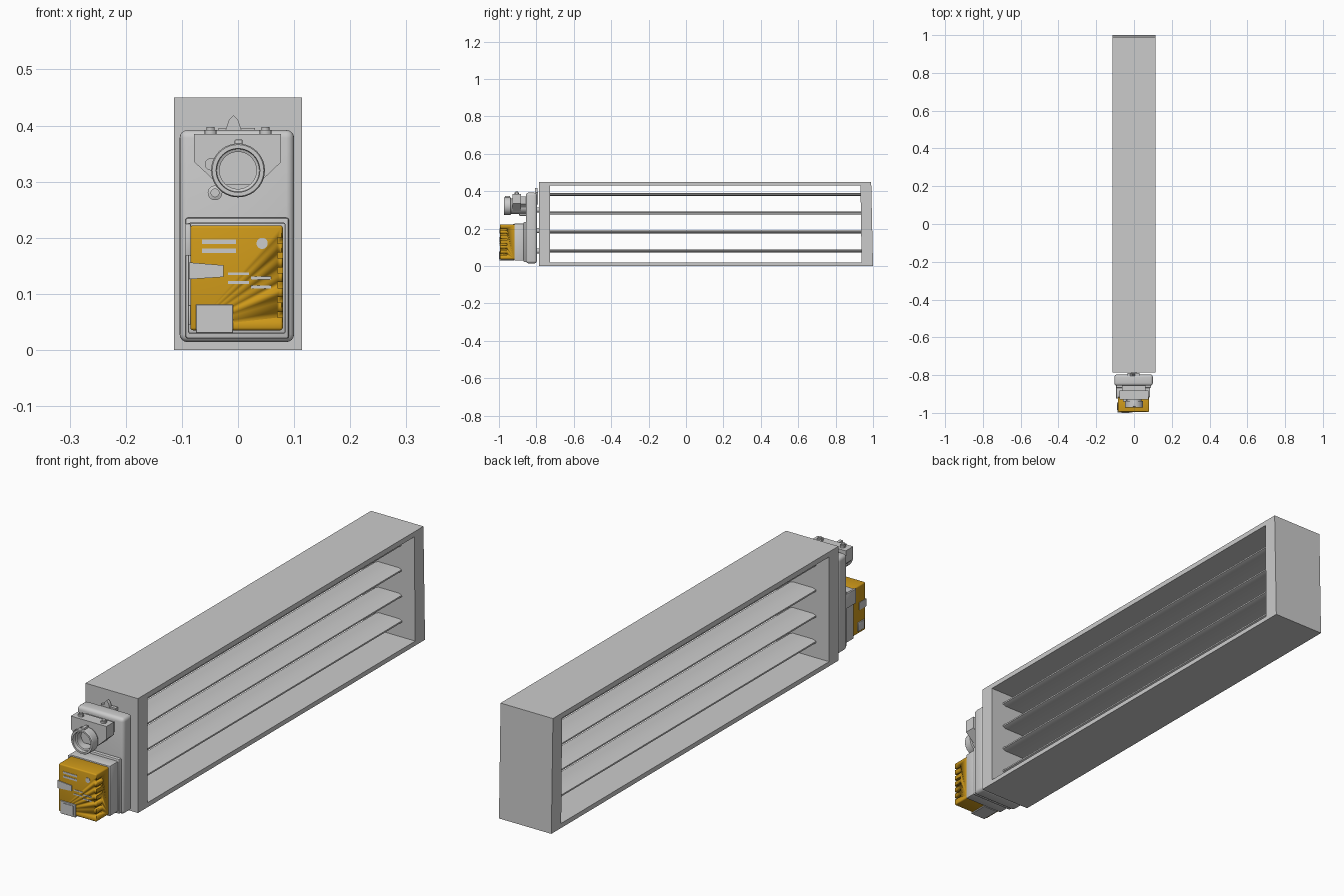
import bpy, bmesh, math
from mathutils import Vector, Matrix

if "Cube" in bpy.data.objects:
    bpy.data.objects.remove(bpy.data.objects["Cube"])

orange = bpy.data.materials.new("orange_plastic")
orange.diffuse_color = (0.62, 0.32, 0.01, 1)
orange.use_nodes = True
orange.node_tree.nodes["Principled BSDF"].inputs["Base Color"].default_value = orange.diffuse_color


def finish(name, bm, mat=None):
    bmesh.ops.recalc_face_normals(bm, faces=bm.faces)
    me = bpy.data.meshes.new(name)
    bm.to_mesh(me)
    bm.free()
    ob = bpy.data.objects.new(name, me)
    bpy.context.collection.objects.link(ob)
    if mat:
        me.materials.append(mat)
    bpy.ops.object.select_all(action='DESELECT')
    ob.select_set(True)
    bpy.context.view_layer.objects.active = ob
    bpy.ops.object.shade_smooth_by_angle(angle=math.radians(30))
    return ob


def add_box(bm, x, y, z):
    size = Matrix.Diagonal((x[1] - x[0], y[1] - y[0], z[1] - z[0], 1))
    mid = Vector((sum(x) / 2, sum(y) / 2, sum(z) / 2))
    bmesh.ops.create_cube(bm, size=1, matrix=Matrix.Translation(mid) @ size)


def box(name, x, y, z, bevel=0, seg=2, mat=None):
    bm = bmesh.new()
    add_box(bm, x, y, z)
    if bevel:
        bmesh.ops.bevel(bm, geom=bm.edges[:], offset=bevel, segments=seg,
                        profile=0.5, affect='EDGES')
    return finish(name, bm, mat)


def prism(name, pts, axis, a, b, mat=None):
    """Extrude a profile: axis Y takes (x, z) points, axis X takes (y, z)."""
    bm = bmesh.new()
    co = [(p, a, q) if axis == 'Y' else (a, p, q) for p, q in pts]
    f = bm.faces.new([bm.verts.new(c) for c in co])
    r = bmesh.ops.extrude_face_region(bm, geom=[f])
    d = Vector((0, b - a, 0)) if axis == 'Y' else Vector((b - a, 0, 0))
    bmesh.ops.translate(bm, vec=d, verts=[v for v in r['geom'] if isinstance(v, bmesh.types.BMVert)])
    return finish(name, bm, mat)


def lathe(name, profile, x, z, steps=40):
    """Revolve (radius, y) points about a y-parallel axis through (x, z)."""
    bm = bmesh.new()
    vs = [bm.verts.new((x + r, y, z)) for r, y in profile]
    es = [bm.edges.new(p) for p in zip(vs, vs[1:])]
    bmesh.ops.spin(bm, geom=vs + es, cent=(x, 0, z), axis=(0, 1, 0),
                   angle=math.tau, steps=steps, use_merge=True)
    bmesh.ops.remove_doubles(bm, verts=bm.verts, dist=1e-5)
    return finish(name, bm)


def disc(name, x, z, r, y0, y1, steps=24):
    return lathe(name, [(0, y0), (r, y0), (r, y1), (0, y1)], x, z, steps)


# Duct frame: a four-sided loop with a slightly sloping far end
bm = bmesh.new()
outer = [(-0.785, 0), (1.0, 0), (0.99, 0.45), (-0.785, 0.45)]
inner = [(-0.727, 0.018), (0.939, 0.018), (0.933, 0.43), (-0.727, 0.43)]
loops = [[bm.verts.new((x, y, z)) for y, z in pts]
         for x, pts in ((-0.114, outer), (0.114, outer), (0.114, inner), (-0.114, inner))]
for a, b in zip(loops, loops[1:] + loops[:1]):
    for i in range(4):
        j = (i + 1) % 4
        bm.faces.new((a[i], a[j], b[j], b[i]))
finish("duct_frame", bm)

# Damper blades, tapered toward both long edges
section = [(-0.057, -0.003), (-0.044, -0.008), (0.044, -0.008), (0.057, -0.003),
           (0.057, 0.003), (0.044, 0.008), (-0.044, 0.008), (-0.057, 0.003)]
for i, z in enumerate((0.08, 0.181, 0.282, 0.383)):
    prism(f"blade_{i + 1}", [(x, z + h) for x, h in section], 'Y', -0.73, 0.938)

# Couplings and pointer between frame and actuator
for i, z in enumerate((0.08, 0.19, 0.30)):
    disc(f"coupling_{i + 1}", 0, z, 0.014, -0.805, -0.78)
arch = [(-0.024, 0.36), (0.008, 0.36), (0.006, 0.392), (0, 0.41), (-0.008, 0.418), (-0.016, 0.41), (-0.022, 0.392)]
prism("position_pointer", arch, 'Y', -0.806, -0.793)
box("pointer_bracket", (-0.035, 0.03), (-0.803, -0.79), (0.33, 0.396))

# Actuator housing with rounded corners, and the stepped base
box("actuator_housing", (-0.104, 0.1), (-0.856, -0.797), (0.014, 0.392), 0.014, 4)
box("motor_base_flange", (-0.094, 0.091), (-0.868, -0.85), (0.02, 0.236), 0.005)
box("motor_base", (-0.089, 0.085), (-0.918, -0.86), (0.029, 0.227), 0.004)
box("side_latch", (-0.094, -0.084), (-0.925, -0.86), (0.168, 0.225), 0.002)

# Orange cover with notched right edge
cover = box("motor_cover", (-0.085, 0.08), (-0.995, -0.914), (0.035, 0.222), 0.005, 3, orange)
bm = bmesh.new()
for i in range(6):
    z = 0.063 + i * 0.0264
    add_box(bm, (0.07, 0.09), (-1.01, -0.957), (z - 0.005, z + 0.005))
cutter = finish("notch_cutter", bm)
cutter.hide_render = True
cutter.display_type = 'WIRE'
mod = cover.modifiers.new("notches", 'BOOLEAN')
mod.operation = 'DIFFERENCE'
mod.solver = 'EXACT'
mod.object = cutter
bpy.context.view_layer.objects.active = cover
bpy.ops.object.modifier_apply(modifier="notches")
bpy.data.objects.remove(cutter)

# Grey details on the cover face: (x0, x1, z, half height)
slots = [(-0.064, -0.004, 0.193, 0.004), (-0.064, -0.004, 0.177, 0.004),
         (-0.018, 0.02, 0.136, 0.0025), (-0.018, 0.02, 0.12, 0.0025),
         (0.023, 0.059, 0.128, 0.0025), (0.023, 0.059, 0.112, 0.0025)]
for i, (x0, x1, z, h) in enumerate(slots):
    box(f"cover_slot_{i + 1}", (x0, x1), (-0.9965, -0.99), (z - h, z + h))
disc("cover_button", 0.043, 0.19, 0.01, -0.9965, -0.985)
prism("release_tab", [(-0.087, 0.126), (-0.026, 0.13), (-0.026, 0.151), (-0.087, 0.156)],
      'Y', -0.998, -0.955)

# Connector socket at the lower left of the cover
box("connector_shell", (-0.075, -0.009), (-0.998, -0.92), (0.03, 0.081), 0.001, 1)
box("connector_face", (-0.065, -0.018), (-1.0, -0.99), (0.037, 0.074))
box("connector_side", (-0.089, -0.07), (-0.985, -0.945), (0.045, 0.08), 0.002)

# Shaft clamp plate, neck and bolts
plate = [(-0.078, 0.385), (0.077, 0.385), (0.077, 0.335), (0.035, 0.295), (-0.035, 0.295), (-0.078, 0.335)]
prism("clamp_plate", plate, 'Y', -0.928, -0.882)
prism("clamp_neck", [(x * 0.8, 0.32 + (z - 0.32) * 0.8) for x, z in plate], 'Y', -0.885, -0.85)
for s in (-1, 1):
    bm = bmesh.new()
    for r, z, d in ((0.011, 0.388, 0.008), (0.007, 0.39, 0.014)):
        bmesh.ops.create_cone(bm, cap_ends=True, segments=12, radius1=r, radius2=r, depth=d,
                              matrix=Matrix.Translation((s * 0.049, -0.905, z)))
    finish("clamp_bolt_" + ("left" if s < 0 else "right"), bm)

# Hollow shaft collar with its key and side studs
lathe("shaft_collar", [(0, -0.90), (0.033, -0.90), (0.033, -0.955), (0.038, -0.957), (0.039, -0.972),
                       (0.046, -0.972), (0.048, -0.969), (0.048, -0.938), (0.041, -0.936),
                       (0.041, -0.85), (0, -0.85)], 0, 0.32)
box("collar_key", (-0.006, 0.008), (-0.968, -0.94), (0.36, 0.375), 0.002)
disc("upper_stud", -0.048, 0.331, 0.011, -0.94, -0.85)
lathe("lower_stud", [(0, -0.885), (0.007, -0.885), (0.007, -0.892), (0.013, -0.89),
                     (0.013, -0.85), (0, -0.85)], -0.041, 0.28, 24)
